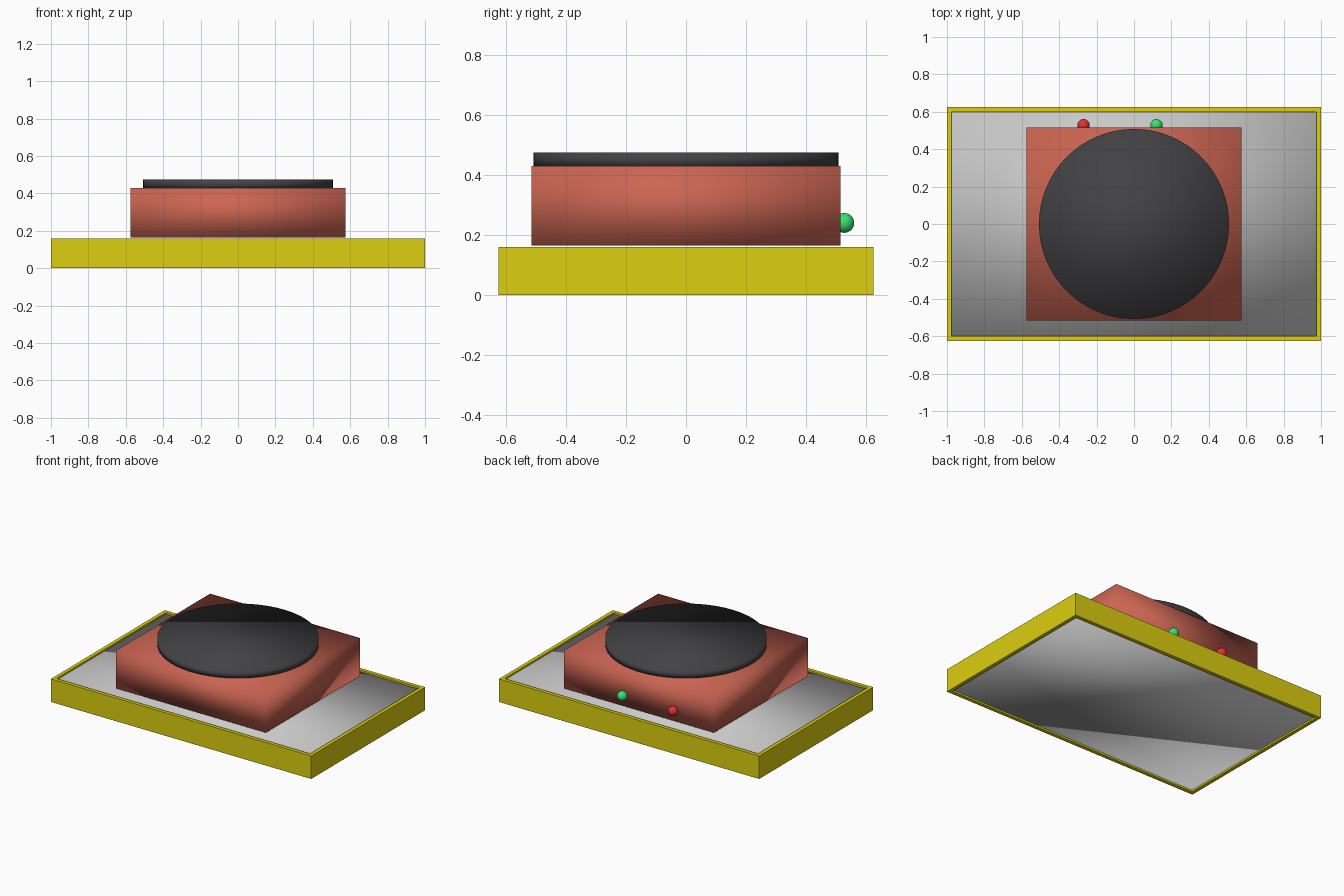
import bpy, bmesh

if "Cube" in bpy.data.objects:
    bpy.data.objects.remove(bpy.data.objects["Cube"])


def material(name, rgb):
    m = bpy.data.materials.new(name)
    m.diffuse_color = (*rgb, 1)
    m.use_nodes = True
    m.node_tree.nodes["Principled BSDF"].inputs["Base Color"].default_value = m.diffuse_color
    return m


yellow = material("yellow", (0.72, 0.62, 0.005))
brick = material("brick", (0.60, 0.13, 0.085))
black = material("black", (0.055, 0.055, 0.06))
red = material("red", (0.75, 0.03, 0.035))
green = material("green", (0.04, 0.75, 0.17))


def finish(name, mat=None, smooth=True):
    ob = bpy.context.object
    ob.name = name
    if mat:
        ob.data.materials.append(mat)
    if smooth:
        bpy.ops.object.shade_smooth()
    return ob


def box(name, half_x, half_y, z0, z1, mat=None):
    bpy.ops.mesh.primitive_cube_add(size=2, location=(0, 0, (z0 + z1) / 2))
    bpy.context.object.scale = (half_x, half_y, (z1 - z0) / 2)
    bpy.ops.object.transform_apply(location=False, rotation=False, scale=True)
    return finish(name, mat)


# Open rectangular rim: outer and inner rings, bottom and top
bm = bmesh.new()
rings = []
for hx, hy, z in ((1, 0.625, 0), (1, 0.625, 0.16),
                  (0.975, 0.6, 0.16), (0.975, 0.6, 0)):
    rings.append([bm.verts.new((sx * hx, sy * hy, z))
                  for sx, sy in ((-1, -1), (1, -1), (1, 1), (-1, 1))])
for k in range(4):
    a, b = rings[k], rings[(k + 1) % 4]
    for i in range(4):
        j = (i + 1) % 4
        bm.faces.new((a[i], a[j], b[j], b[i]))
bmesh.ops.recalc_face_normals(bm, faces=bm.faces)
mesh = bpy.data.meshes.new("outer_rim")
bm.to_mesh(mesh)
bm.free()
mesh.materials.append(yellow)
bpy.context.collection.objects.link(bpy.data.objects.new("outer_rim", mesh))

# Grey panel set slightly inside the rim
box("base_panel", 0.975, 0.6, 0.012, 0.148)

# Raised block with soft shading
box("main_block", 0.575, 0.515, 0.165, 0.43, brick)

# Round disc on top
bpy.ops.mesh.primitive_cylinder_add(vertices=64, radius=0.508, depth=0.05,
                                    location=(0, 0, 0.45))
finish("top_disc", black)

# Two indicator beads on the back of the block
for name, x, mat in (("red_bead", -0.27, red), ("green_bead", 0.12, green)):
    bpy.ops.mesh.primitive_uv_sphere_add(segments=32, ring_count=16,
                                         radius=0.033, location=(x, 0.528, 0.24))
    finish(name, mat)
